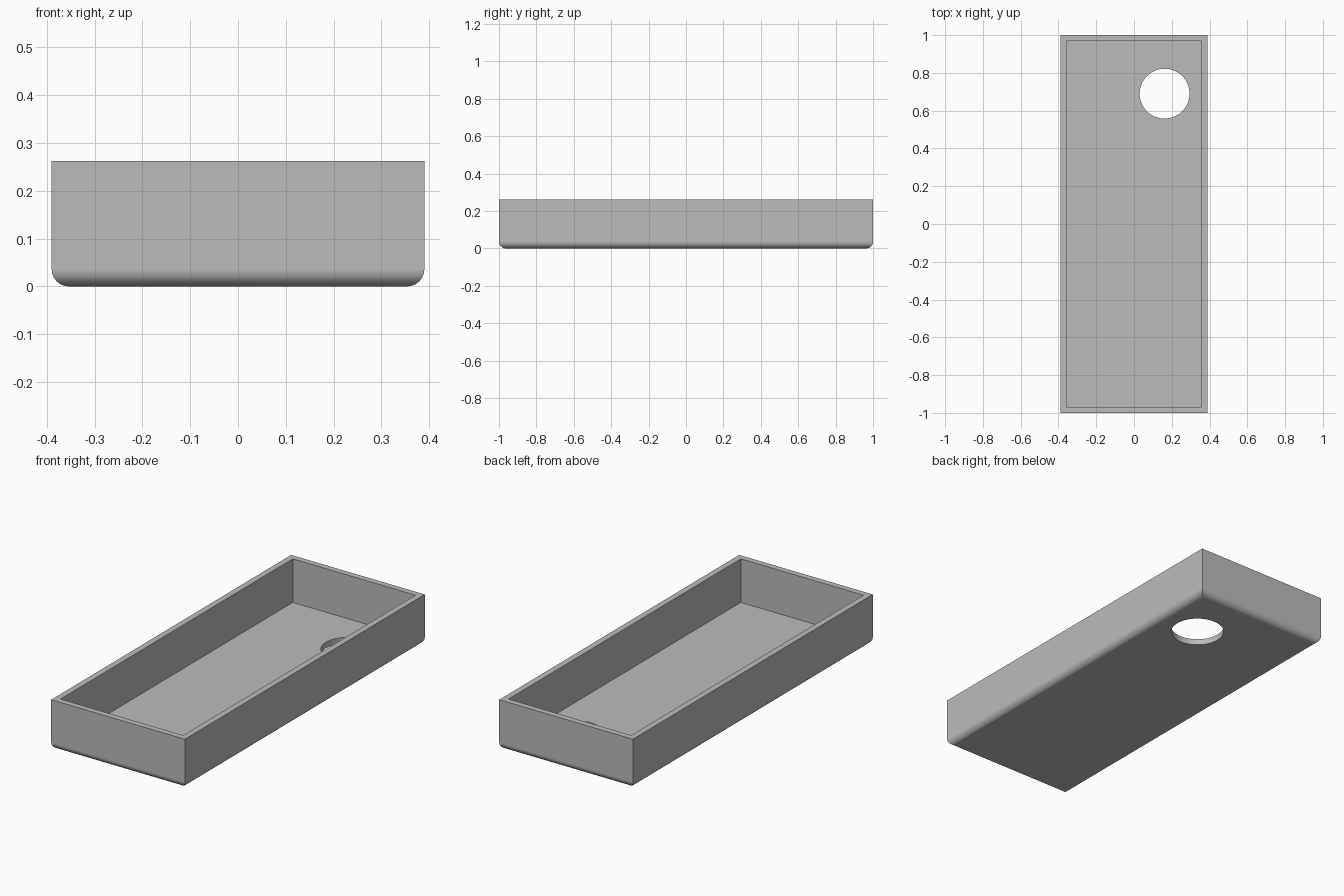
import bpy
import bmesh
import math

old = bpy.data.objects.get("Cube")
if old:
    bpy.data.objects.remove(old, do_unlink=True)

HALF_X, HALF_Y, HEIGHT = 0.39, 1.0, 0.262
WALL, FILLET, STEPS = 0.032, 0.036, 10

# Plain grey material
grey = bpy.data.materials.new("plain grey")
grey.use_nodes = True
colour = (0.5, 0.5, 0.5, 1)
grey.diffuse_color = colour
grey.node_tree.nodes["Principled BSDF"].inputs["Base Color"].default_value = colour

# Wall section as (inset, height): rounded foot, outer wall, rim, inner wall
section = []
for i in range(STEPS + 1):
    a = math.pi / 2 * i / STEPS
    section.append((FILLET * (1 - math.sin(a)), FILLET * (1 - math.cos(a))))
section += [(0, HEIGHT), (WALL, HEIGHT), (WALL, WALL)]

# Sweep the section around the rectangle
bm = bmesh.new()
rings = []
for inset, z in section:
    x, y = HALF_X - inset, HALF_Y - inset
    rings.append([bm.verts.new((sx * x, sy * y, z))
                  for sx, sy in ((-1, -1), (1, -1), (1, 1), (-1, 1))])
for low, high in zip(rings, rings[1:]):
    for i in range(4):
        j = (i + 1) % 4
        bm.faces.new((low[i], low[j], high[j], high[i]))
bm.faces.new(rings[0][::-1])
bm.faces.new(rings[-1])
bmesh.ops.recalc_face_normals(bm, faces=bm.faces)
mesh = bpy.data.meshes.new("tray")
bm.to_mesh(mesh)
bm.free()
mesh.materials.append(grey)
tray = bpy.data.objects.new("tray", mesh)
bpy.context.collection.objects.link(tray)

# Round hole through the floor
bpy.ops.mesh.primitive_cylinder_add(vertices=64, radius=0.132, depth=0.2,
                                    location=(0.162, 0.69, 0.02))
cutter = bpy.context.object
cutter.name = "hole_cutter"
cutter.hide_render = True
cutter.data.materials.append(grey)

bpy.ops.object.select_all(action='DESELECT')
tray.select_set(True)
bpy.context.view_layer.objects.active = tray
cut = tray.modifiers.new("floor hole", 'BOOLEAN')
cut.operation = 'DIFFERENCE'
cut.solver = 'EXACT'
cut.object = cutter
bpy.ops.object.modifier_apply(modifier=cut.name)
bpy.data.objects.remove(cutter, do_unlink=True)

# Smooth the rounded foot and hole, keep the panels flat
bpy.ops.object.shade_smooth_by_angle(angle=math.radians(30))
weighted = tray.modifiers.new("flat panels", 'WEIGHTED_NORMAL')
weighted.keep_sharp = True
